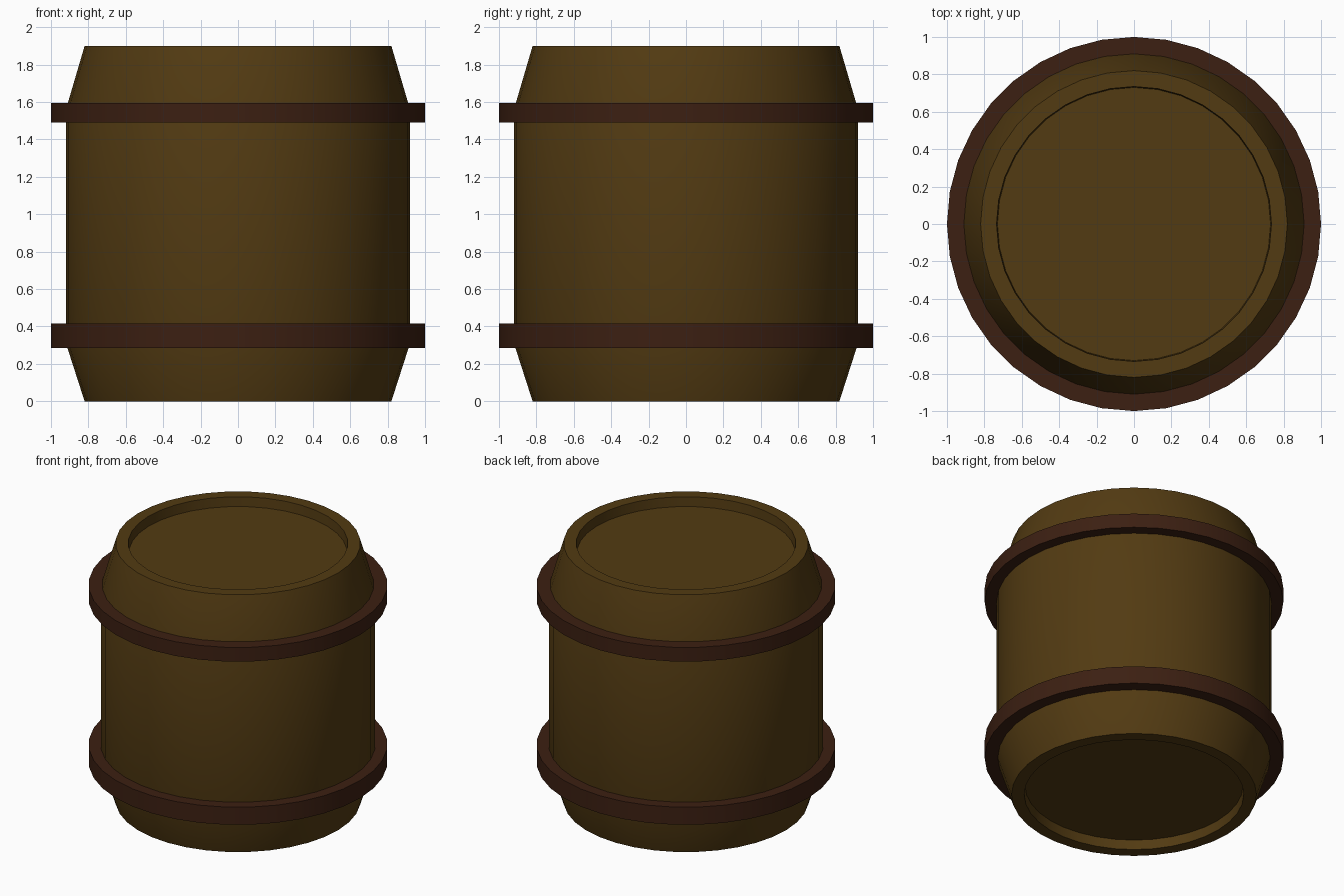
import bpy, bmesh
from math import sin, cos, pi, radians

if "Cube" in bpy.data.objects:
    bpy.data.objects.remove(bpy.data.objects["Cube"])

SIDES = 36


def material(name, rgb):
    m = bpy.data.materials.new(name)
    m.diffuse_color = (*rgb, 1)
    m.use_nodes = True
    m.node_tree.nodes["Principled BSDF"].inputs["Base Color"].default_value = m.diffuse_color
    return m


def lathe(name, profile, mat, closed=False):
    """Spin (radius, z) points round z; cap the ends, or close the section into a ring."""
    bm = bmesh.new()
    rings = [[bm.verts.new((r * cos(2 * pi * i / SIDES), r * sin(2 * pi * i / SIDES), z))
              for i in range(SIDES)] for r, z in profile]
    pairs = list(zip(rings, rings[1:]))
    if closed:
        pairs.append((rings[-1], rings[0]))
    else:
        bm.faces.new(rings[0])
        bm.faces.new(rings[-1])
    for a, b in pairs:
        for i in range(SIDES):
            j = (i + 1) % SIDES
            bm.faces.new((a[i], a[j], b[j], b[i]))
    bmesh.ops.recalc_face_normals(bm, faces=bm.faces)
    me = bpy.data.meshes.new(name)
    bm.to_mesh(me)
    bm.free()
    me.materials.append(mat)
    ob = bpy.data.objects.new(name, me)
    bpy.context.collection.objects.link(ob)
    bpy.ops.object.select_all(action='DESELECT')
    ob.select_set(True)
    bpy.context.view_layer.objects.active = ob
    bpy.ops.object.shade_smooth_by_angle(angle=radians(30))
    return ob


wood = material("wood", (0.085, 0.043, 0.006))
band = material("band", (0.045, 0.014, 0.006))

# Barrel body: recessed base, tapered ends, straight middle, recessed lid
lathe("barrel_body", [(0.73, 0.07), (0.735, 0), (0.82, 0), (0.92, 0.31),
                      (0.92, 1.56), (0.82, 1.9), (0.735, 1.9), (0.73, 1.83)], wood)

# Hoops
for name, z0, z1 in (("lower_hoop", 0.285, 0.415), ("upper_hoop", 1.49, 1.595)):
    lathe(name, [(0.9, z0), (1, z0), (1, z1), (0.9, z1)], band, closed=True)
